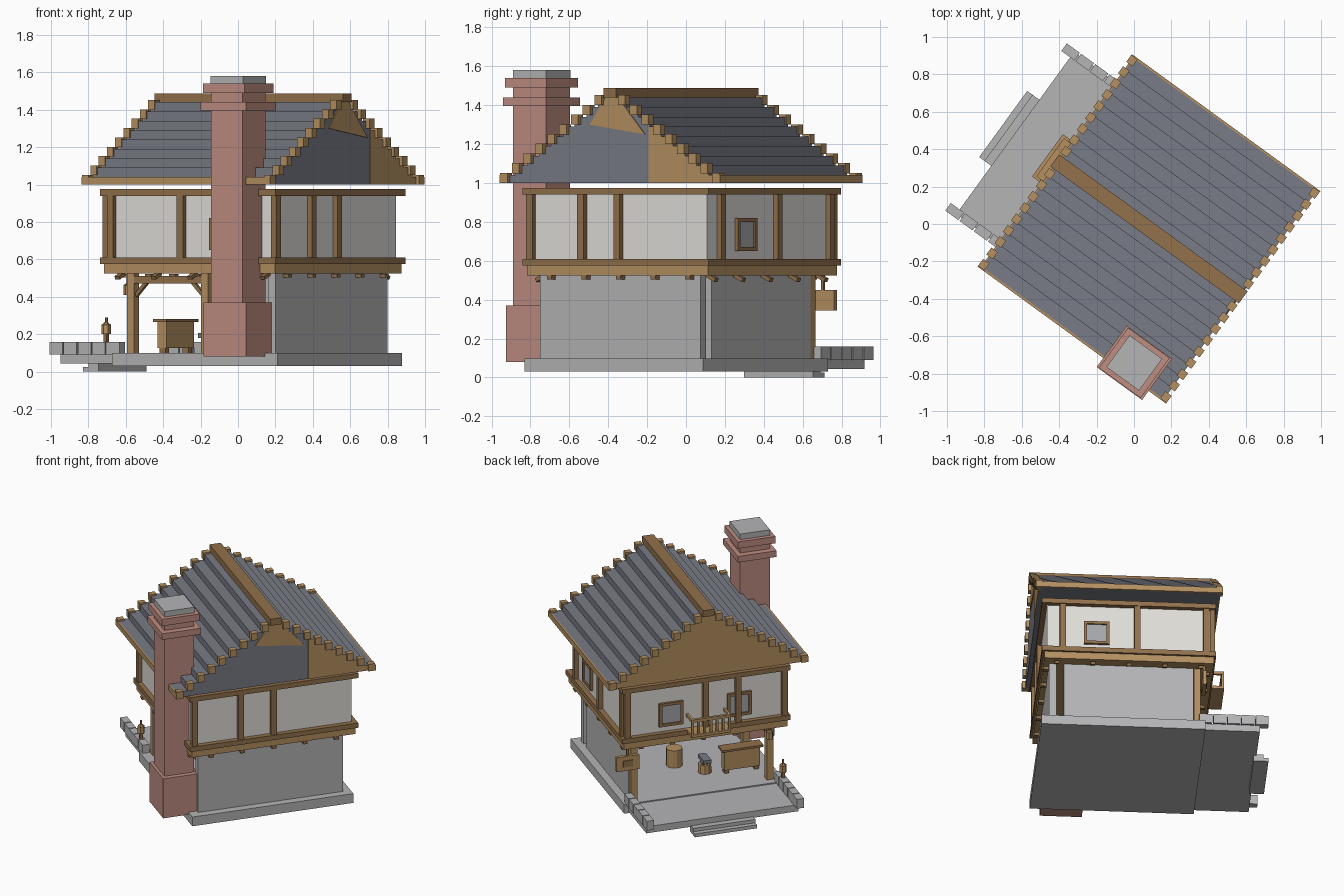
import bpy, bmesh, math
from mathutils import Matrix, Vector

if "Cube" in bpy.data.objects:
    bpy.data.objects.remove(bpy.data.objects["Cube"], do_unlink=True)

# The house is laid out in its own axes (u along the ridge, v across) and turned
TURN = Matrix.Rotation(math.radians(-36), 4, 'Z')


def material(name, r, g, b):
    m = bpy.data.materials.new(name)
    m.use_nodes = True
    m.diffuse_color = (r, g, b, 1)
    m.node_tree.nodes["Principled BSDF"].inputs["Base Color"].default_value = (r, g, b, 1)
    return m


STONE = material("grey stone", .46, .46, .47)
SLATE = material("blue slate", .19, .20, .24)
BRICK = material("red brick", .52, .27, .22)
PLASTER = material("white plaster", .74, .73, .69)
PALE = material("pale wood", .46, .28, .12)
DARK = material("dark wood", .29, .165, .072)
GLASS = material("window grey", .38, .39, .41)


def finish(name, bm, mat, place=Matrix()):
    bmesh.ops.recalc_face_normals(bm, faces=bm.faces)
    me = bpy.data.meshes.new(name)
    bm.to_mesh(me)
    bm.free()
    me.materials.append(mat)
    ob = bpy.data.objects.new(name, me)
    ob.matrix_world = TURN @ place
    bpy.context.collection.objects.link(ob)
    return ob


def box(name, u, v, z, mat, tilt=None):
    size = [b - a for a, b in (u, v, z)]
    mid = Vector([(a + b) / 2 for a, b in (u, v, z)])
    bm = bmesh.new()
    bmesh.ops.create_cube(bm, size=1)
    bmesh.ops.scale(bm, vec=size, verts=bm.verts)
    place = Matrix.Translation(mid)
    if tilt:
        place = place @ Matrix.Rotation(math.radians(tilt[0]), 4, tilt[1])
    return finish(name, bm, mat, place)


def block(name, cu, cv, su, sv, z, mat):
    return box(name, (cu - su / 2, cu + su / 2), (cv - sv / 2, cv + sv / 2), z, mat)


def drum(name, cu, cv, r1, r2, z, mat, sides=10):
    bm = bmesh.new()
    bmesh.ops.create_cone(bm, cap_ends=True, segments=sides, radius1=r1, radius2=r2, depth=z[1] - z[0])
    return finish(name, bm, mat, Matrix.Translation((cu, cv, sum(z) / 2)))


def prism(name, outline, u, mat):
    bm = bmesh.new()
    face = bm.faces.new([bm.verts.new((u[0], v, z)) for v, z in outline])
    out = bmesh.ops.extrude_face_region(bm, geom=[face])
    moved = [g for g in out["geom"] if isinstance(g, bmesh.types.BMVert)]
    bmesh.ops.translate(bm, vec=(u[1] - u[0], 0, 0), verts=moved)
    return finish(name, bm, mat)


MID = .026  # ridge line in v

# Ground slab, terrace and steps
box("base_slab", (-.436, .658), (-.548, .585), (.03, .098), STONE)
box("terrace", (-.80, -.43), (-.515, .555), (.042, .09), STONE)
box("lower_step", (-.88, -.78), (-.197, .24), (0, .025), STONE)
box("upper_step", (-.845, -.78), (-.197, .24), (.025, .05), STONE)
for v in (-.51, .545):
    for i in range(5):
        block("terrace_wall_block", -.815 + i * .094, v, .086, .05, (.09, .158), STONE)

# Ground floor walls, open on two sides
box("back_stone_wall", (.553, .603), (-.489, .53), (.098, .525), STONE)
box("side_stone_wall", (-.36, .505), (.48, .53), (.098, .525), STONE)

# Open side timber frame
for u, v in ((-.36, -.46), (.13, -.46), (-.385, .505)):
    block("ground_post", u, v, .045, .045, (.098, .53), PALE)
box("side_beam", (-.36, .13), (-.48, -.44), (.47, .51), DARK)
for u in (-.30, .07):
    box("post_brace", (u - .055, u + .055), (-.47, -.45), (.435, .455), DARK,
        (-45 if u < 0 else 45, 'Y'))

# Upper storey
box("floor_slab", (-.49, .64), (-.545, .605), (.525, .58), PALE)
box("upper_walls", (-.47, .62), (-.53, .585), (.58, .96), PLASTER)


def ring(name, z, mat):
    for u in ((-.505, -.46), (.611, .656)):
        box(name, u, (-.562, .62), z, mat)
    for v in ((-.562, -.517), (.575, .62)):
        box(name, (-.46, .611), v, z, mat)


ring("lower_band", (.575, .61), DARK)
ring("upper_band", (.94, .975), DARK)
for u in (-.482, .632):
    for v in (-.525, -.2, .03):
        block("wall_post", u, v, .035, .04, (.61, .94), DARK)
for v in (-.54, .597):
    for u in (-.44, .02, .516):
        block("wall_post", u, v, .04, .035, (.61, .94), DARK)
block("wall_post", -.482, .58, .035, .04, (.61, .94), DARK)

# Joist ends below the upper floor
for i in range(5):
    for v in (-.515, .57):
        box("joist_end", (-.42 + i * .24, -.39 + i * .24), (v - .03, v + .03), (.503, .523), DARK,
            (25 if v < 0 else -25, 'X'))
    for u in (-.45, .62):
        box("joist_end", (u - .02, u + .02), (-.42 + i * .22, -.39 + i * .22), (.503, .523), DARK)


# Windows: four frame bars around a pane
def window(cu, cv, along_u):
    def bar(name, a, b, z, depth, mat):
        if along_u:
            box(name, (cu + a, cu + b), (cv - depth, cv + depth), z, mat)
        else:
            box(name, (cu - depth, cu + depth), (cv + a, cv + b), z, mat)
    bar("window_pane", -.07, .07, (.66, .81), .006, GLASS)
    for s in (-.085, .065):
        bar("window_side", s, s + .02, (.65, .82), .016, DARK)
    for z in (.65, .80):
        bar("window_rail", -.065, .065, (z, z + .02), .016, DARK)


window(-.472, .27, False)
window(-.472, -.21, False)
window(.29, -.532, True)
window(.29, .587, True)

# Small balcony
box("balcony_floor", (-.59, -.47), (-.115, .165), (.59, .61), PALE)
box("balcony_rail", (-.59, -.57), (-.115, .165), (.70, .72), PALE)
for i in range(7):
    block("baluster", -.58, -.105 + i * .0433, .015, .016, (.61, .70), PALE)
for v in (-.107, .157):
    box("balcony_side_rail", (-.57, -.48), (v - .008, v + .008), (.70, .72), PALE)

# Stepped slate roof
ROWS, TREAD, RISE, HALF = 9, .075, .05, .69
steps = []
for i in range(ROWS):
    d = HALF - i * TREAD
    low = 1.0 if i == 0 else 1.04 + (i - 1) * RISE
    steps += [(d, low), (d, 1.04 + i * RISE)]
outline = [(MID + d, z) for d, z in steps] + [(MID - d, z) for d, z in reversed(steps)]
prism("slate_roof", outline, (-.52, .68), SLATE)
prism("front_gable", outline, (-.528, -.52), PALE)

# Rear gable is slate with a boarded wood part on one side
split = .26
prism("rear_gable_boards", [(split, 1.0)] + [(MID + d, z) for d, z in steps if MID + d > split]
      + [(split, 1.04 + 5 * RISE)], (.68, .686), PALE)
prism("rear_gable_peak", [(MID - .14, 1.3), (MID + .21, 1.25), (MID + .04, 1.44), (MID - .04, 1.44)],
      (.68, .686), PALE)

# Roof timber
box("ridge_beam", (-.543, .703), (MID - .04, MID + .04), (1.44, 1.488), DARK)
for s in (-1, 1):
    edge = sorted((MID + s * HALF, MID + s * .702))
    box("eave_board", (-.543, .703), edge, (1.0, 1.04), PALE)
    for i in range(ROWS):
        d = HALF - i * TREAD
        for u in (-.522, .682):
            block("verge_block", u, MID + s * (d - .016), .042, .046,
                  (1.0 + i * RISE, 1.052 + i * RISE), PALE)

# Chimney
CU, CV = .438, -.6
block("chimney_base", CU, CV, .28, .25, (.08, .37), BRICK)
block("chimney_shaft", CU, CV, .21, .21, (.37, 1.50), BRICK)
block("chimney_ring", CU, CV, .30, .272, (1.395, 1.44), BRICK)
block("chimney_crown", CU, CV, .275, .265, (1.49, 1.54), BRICK)
block("chimney_cap", CU, CV, .215, .21, (1.54, 1.58), STONE)

# Counter
box("counter", (-.205, -.145), (-.45, -.2), (.125, .27), PALE)
box("counter_top", (-.22, -.13), (-.47, -.18), (.265, .28), DARK)
for v in (-.43, -.22):
    block("counter_foot", -.175, v, .04, .03, (.098, .125), DARK)

# Barrel, and anvil on a stump
drum("barrel", .046, .067, .055, .055, (.098, .225), PALE, 12)
drum("stump", -.12, -.09, .048, .045, (.098, .16), PALE)
block("anvil_foot", -.12, -.09, .05, .05, (.16, .18), SLATE)
block("anvil_top", -.12, -.09, .12, .055, (.18, .205), SLATE)

# Hanging sign
box("sign_board", (-.44, -.415), (.48, .64), (.345, .45), PALE)
block("sign_mark", -.443, .56, .008, .07, (.375, .42), DARK)
block("sign_hanger", -.428, .56, .015, .015, (.45, .53), DARK)


# Lanterns
def lantern(u, v, z):
    drum("lantern_body", u, v, .025, .025, (z, z + .05), PALE, 6)
    drum("lantern_hood", u, v, .025, .008, (z + .05, z + .065), DARK, 6)
    drum("lantern_stem", u, v, .008, .008, (z + .065, z + .09), DARK, 6)


lantern(-.50, -.51, .2)
lantern(-.40, -.45, .41)
block("lantern_stand", -.50, -.51, .02, .02, (.158, .2), DARK)
